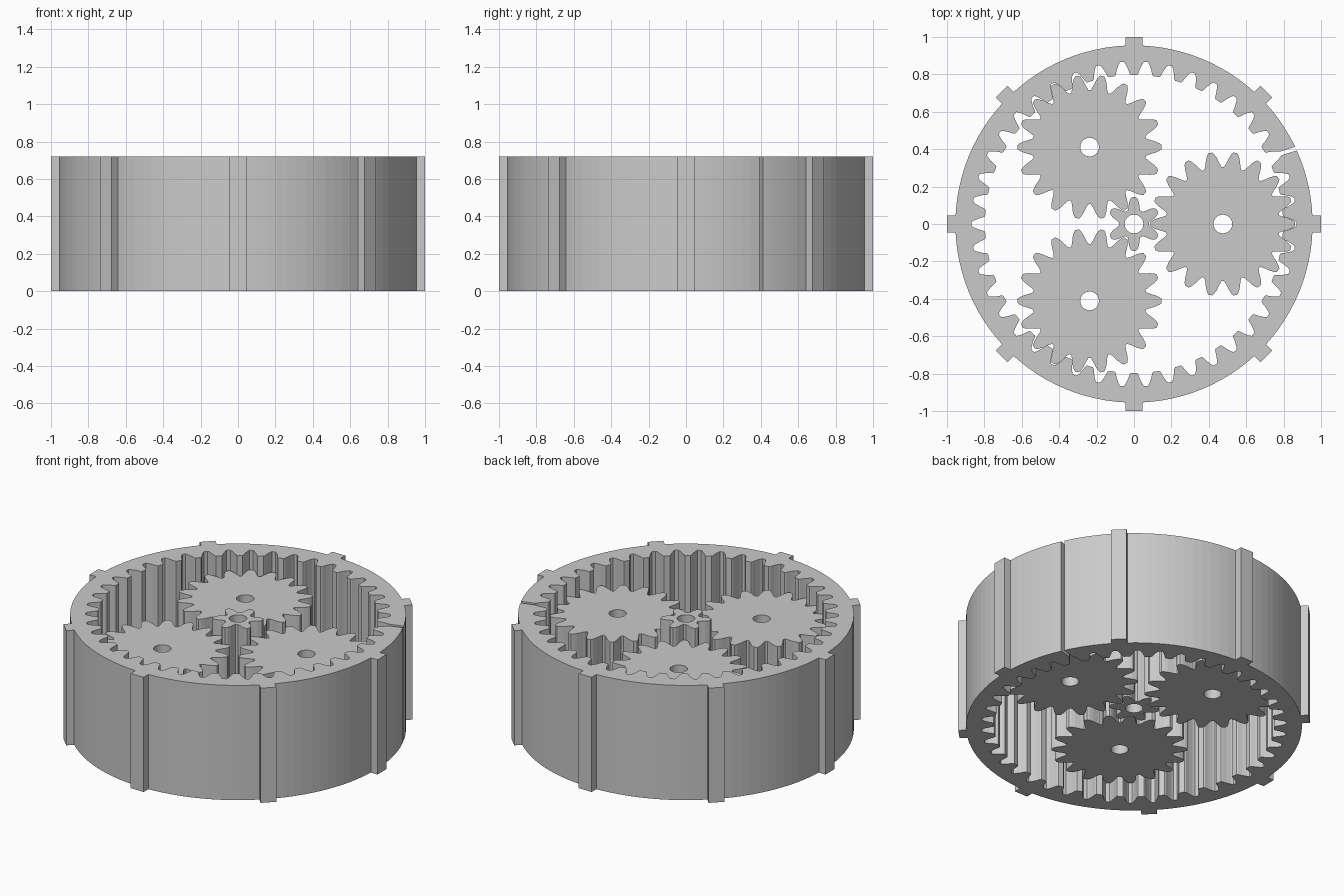
import bpy, bmesh
from math import sin, cos, tau, radians, degrees, asin
from mathutils import Vector, Matrix

ORBIT = 0.475          # distance from sun gear to each planet gear
BORE = 0.05

cube = bpy.data.objects.get("Cube")
if cube:
    bpy.data.objects.remove(cube, do_unlink=True)

grey = bpy.data.materials.new("light_grey")
grey.use_nodes = True
colour = (0.59, 0.59, 0.59, 1)
grey.diffuse_color = colour
grey.node_tree.nodes["Principled BSDF"].inputs["Base Color"].default_value = colour


def polar(r, a):
    return Vector((r * cos(a), r * sin(a)))


def arc(r, start, end, steps):
    """Points along an arc, angles in degrees, both ends included."""
    return [polar(r, radians(start + (end - start) * i / steps)) for i in range(steps + 1)]


def gear_outline(teeth, flank, first):
    """Flank is (radius, half width in pitches); first is the angle of the first tooth."""
    pitch = tau / teeth
    tooth = [(r, -w) for r, w in flank] + [(r, w) for r, w in reversed(flank)]
    return [polar(r, first + (k + w) * pitch) for k in range(teeth) for r, w in tooth]


def extruded(name, outlines, bottom, top):
    """Solid slab between two heights from an outline and optional hole outlines."""
    bm = bmesh.new()
    for z in (bottom, top):
        edges = []
        for pts in outlines:
            vs = [bm.verts.new((p.x, p.y, z)) for p in pts]
            edges += [bm.edges.new((v, vs[i - 1])) for i, v in enumerate(vs)]
        bmesh.ops.triangle_fill(bm, use_beauty=True, use_dissolve=False, edges=edges)
    bm.verts.ensure_lookup_table()
    half, base = len(bm.verts) // 2, 0
    for pts in outlines:
        n = len(pts)
        for i in range(n):
            a, b = base + i, base + (i + 1) % n
            bm.faces.new([bm.verts[j] for j in (a, b, b + half, a + half)])
        base += n
    bmesh.ops.recalc_face_normals(bm, faces=bm.faces)
    mesh = bpy.data.meshes.new(name)
    bm.to_mesh(mesh)
    bm.free()
    mesh.materials.append(grey)
    return mesh


def place(name, mesh, angle=0.0, distance=0.0):
    ob = bpy.data.objects.new(name, mesh)
    ob.matrix_world = Matrix.Rotation(angle, 4, 'Z') @ Matrix.Translation((distance, 0, 0))
    bpy.context.collection.objects.link(ob)


bore = arc(BORE, 0, 350, 35)

# Sun gear, standing a little taller than the planets
sun_flank = [(0.08, 0.41), (0.093, 0.31), (0.118, 0.22), (0.135, 0.14), (0.144, 0.06)]
sun = extruded("sun_gear", [gear_outline(6, sun_flank, tau / 12), bore], 0.12, 0.695)
place("sun_gear", sun)

# Three planet gears sharing one mesh, recessed inside the ring at both ends
planet_flank = [(0.305, 0.44), (0.322, 0.35), (0.355, 0.235), (0.375, 0.15), (0.386, 0.08)]
planet = extruded("planet_gear", [gear_outline(18, planet_flank, 0), bore], 0.12, 0.6)
for k in range(3):
    place(f"planet_gear_{k + 1}", planet, k * tau / 3, ORBIT)

# Ring gear: outer wall with eight tabs, split by a narrow slit
OUTER, TAB = 0.955, 0.045
tab_angle = degrees(asin(TAB / OUTER))
outer, start = [], 25.6
for k in range(1, 9):
    outer += arc(OUTER, start, 45 * k - tab_angle, 12)
    for side in (-TAB, TAB):
        outer.append(Matrix.Rotation(radians(45 * k), 2) @ Vector((1, side)))
    start = 45 * k + tab_angle
outer += arc(OUTER, start, 384.3, 7)

# Inner teeth, starting just after the slit and ending just before it
ring_flank = [(0.868, 0.42), (0.855, 0.35), (0.828, 0.255), (0.804, 0.19), (0.797, 0.14)]
inner = gear_outline(42, ring_flank, 3.5 * tau / 42)
place("ring_gear", extruded("ring_gear", [outer + inner[::-1]], 0, 0.72))
